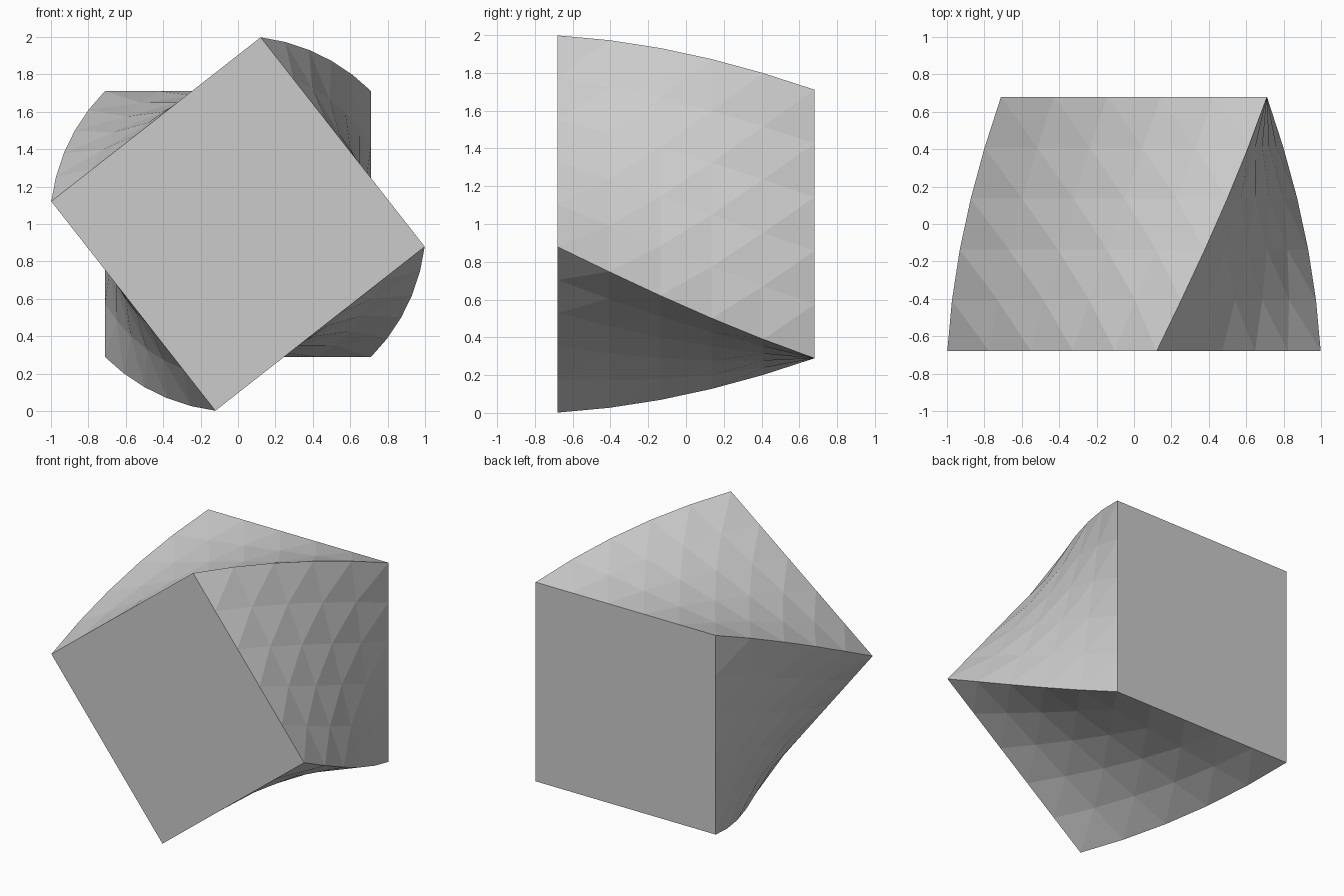
import bpy, bmesh
from math import radians, sin, cos

if "Cube" in bpy.data.objects:
    bpy.data.objects.remove(bpy.data.objects["Cube"])

HALF = 0.711        # half side of the square section
DEPTH = 0.68        # half length along y
TWIST = radians(38.1)

# subdivided block
bm = bmesh.new()
bmesh.ops.create_cube(bm, size=2)
bmesh.ops.subdivide_edges(bm, edges=bm.edges[:], cuts=4, use_grid_fill=True)

# twist about the y axis: back stays square, front is turned fully
for v in bm.verts:
    x, y, z = v.co
    a = TWIST * (1 - y) / 2
    x, z = x * HALF, z * HALF
    v.co = (x * cos(a) - z * sin(a), y * DEPTH, x * sin(a) + z * cos(a) + 1)

# facets split along the short diagonal
bmesh.ops.triangulate(bm, faces=bm.faces[:], quad_method='SHORT_EDGE')
bmesh.ops.recalc_face_normals(bm, faces=bm.faces[:])

mesh = bpy.data.meshes.new("twisted_block")
bm.to_mesh(mesh)
bm.free()
block = bpy.data.objects.new("twisted_block", mesh)
bpy.context.collection.objects.link(block)
